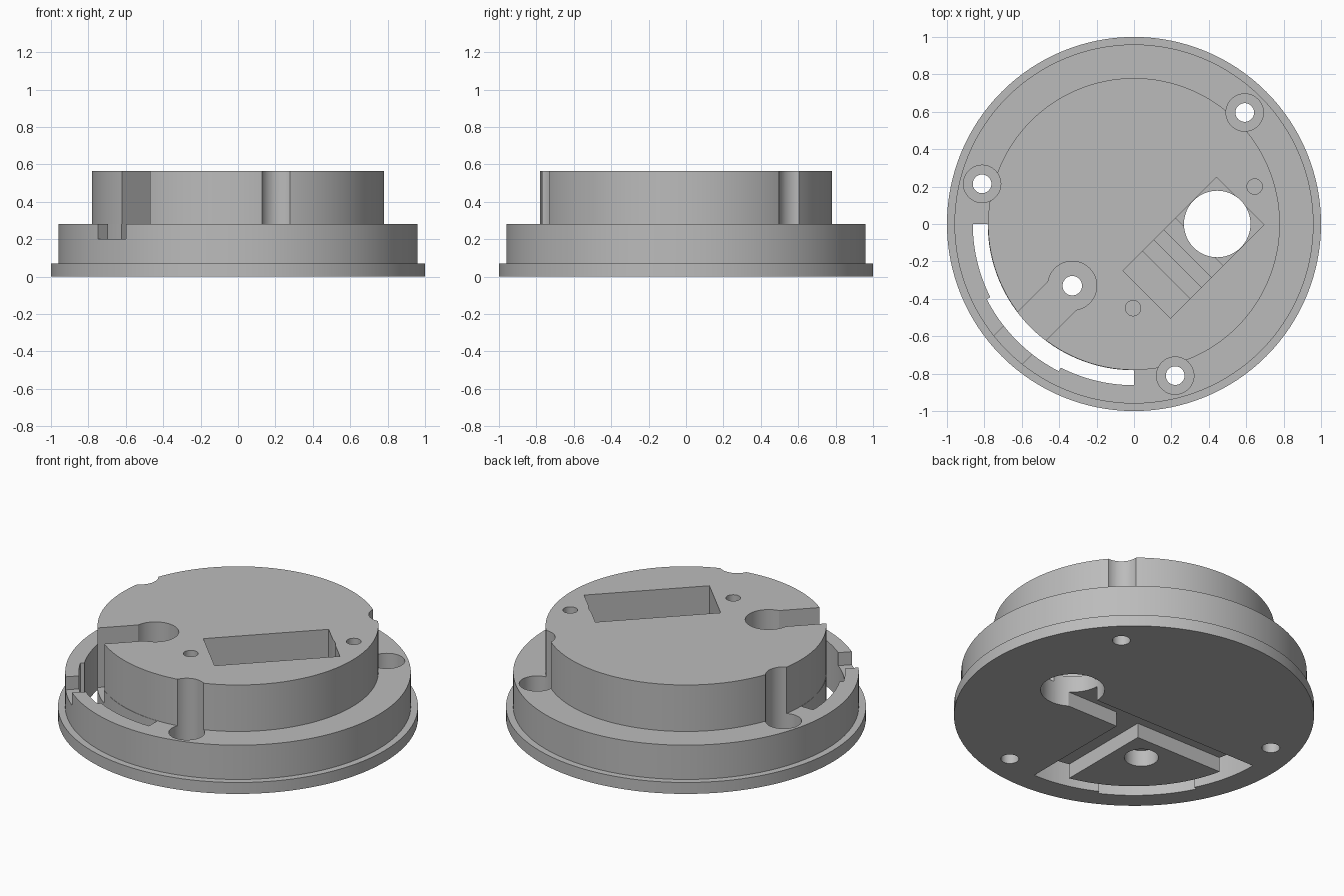
import bpy, bmesh
from math import cos, sin, pi, radians
from mathutils import Matrix, Vector

if "Cube" in bpy.data.objects:
    bpy.data.objects.remove(bpy.data.objects["Cube"])

SEG = 128
grey = bpy.data.materials.new("plain_grey")
grey.use_nodes = True
grey.diffuse_color = (0.5, 0.5, 0.5, 1)
grey.node_tree.nodes["Principled BSDF"].inputs["Base Color"].default_value = (0.5, 0.5, 0.5, 1)


def make_object(name, bm):
    bmesh.ops.recalc_face_normals(bm, faces=bm.faces)
    mesh = bpy.data.meshes.new(name)
    bm.to_mesh(mesh)
    bm.free()
    mesh.materials.append(grey)
    obj = bpy.data.objects.new(name, mesh)
    bpy.context.collection.objects.link(obj)
    return obj


def prism(name, outline, low, high, matrix=Matrix()):
    """Extrude a flat outline from low to high."""
    bm = bmesh.new()
    face = bm.faces.new([bm.verts.new((x, y, low)) for x, y in outline])
    new = bmesh.ops.extrude_face_region(bm, geom=[face])["geom"]
    bmesh.ops.translate(bm, vec=(0, 0, high - low),
                        verts=[v for v in new if isinstance(v, bmesh.types.BMVert)])
    bmesh.ops.transform(bm, matrix=matrix, verts=bm.verts)
    return make_object(name, bm)


def arc(r, start, end, steps, cx=0, cy=0):
    angles = [radians(start + (end - start) * i / steps) for i in range(steps + 1)]
    return [(cx + r * cos(a), cy + r * sin(a)) for a in angles]


def drill(cx, cy, r, low, high=1):
    return prism("drill", arc(r, 0, 360, 48, cx, cy)[:-1], low, high)


# Stepped round body, turned from a half profile
profile = [(0, 0), (1, 0), (1, 0.07), (0.96, 0.07), (0.96, 0.28),
           (0.78, 0.28), (0.78, 0.565), (0, 0.565)]
bm = bmesh.new()
verts = [bm.verts.new((r, 0, z)) for r, z in profile]
edges = [bm.edges.new(pair) for pair in zip(verts, verts[1:])]
bmesh.ops.spin(bm, geom=verts + edges, cent=(0, 0, 0), axis=(0, 0, 1),
               angle=2 * pi, steps=SEG, use_merge=True)
bmesh.ops.remove_doubles(bm, verts=bm.verts, dist=0.0005)
body = make_object("stepped_round_base", bm)

cutters = []

# Three counterbored screw holes around the rim
for i in range(3):
    a = radians(45.2 + 120 * i)
    x, y = 0.84 * cos(a), 0.84 * sin(a)
    cutters += [drill(x, y, 0.1, 0.14), drill(x, y, 0.05, -1)]

# Quarter ring slot, wider in its middle
ring = (arc(0.782, 180, 270, 32) + arc(0.862, 270, 243, 10)
        + arc(0.884, 243, 207, 14) + arc(0.862, 207, 180, 10))
cutters.append(prism("ring_slot", ring, -1, 1))

# Channels in the underside
channel = [(-0.82, 0), (-0.82, -0.17), (-0.17, -0.17), (-0.17, -0.82),
           (0, -0.82), (0, -0.15), (0.45, -0.15), (0.45, 0)]
cutters.append(prism("underside_channel", channel, -1, 0.09))

# Pivot bore with a slot opening outward
turn = Matrix.Rotation(radians(225), 4, "Z")
keyhole = arc(0.131, 54, 306, 40, 0.467) + [(1, -0.106), (1, 0.106)]
cutters.append(prism("pivot_keyhole", keyhole, 0.2, 1, turn))
cutters += [drill(-0.33, -0.33, 0.052, -1), drill(-0.33, -0.33, 0.095, -1, 0.1)]

# Slanted pocket with stairs going down to the wire hole
stairs, level = [(0, 1), (0, 0.34)], 0.34
for u in (0.15, 0.235, 0.31, 0.4):
    stairs += [(u, level), (u, level - 0.05)]
    level -= 0.05
stairs += [(0.707, level), (0.707, 1)]
along, up = Vector((1, 1, 0)).normalized(), Vector((0, 0, 1))
frame = Matrix((along, up, along.cross(up))).transposed().to_4x4()
frame.translation = (-0.06, -0.25, 0)
cutters.append(prism("stair_pocket", stairs, 0, 0.36, frame))
cutters.append(drill(0.445, 0, 0.178, -1))

# Two small blind holes beside the pocket
for x, y in ((0.645, 0.2), (-0.005, -0.45)):
    cutters.append(drill(x, y, 0.041, 0.3))

# Cut everything out of the body
bpy.context.view_layer.objects.active = body
for cutter in cutters:
    mod = body.modifiers.new("cut", "BOOLEAN")
    mod.operation, mod.solver, mod.object = "DIFFERENCE", "EXACT", cutter
    bpy.ops.object.modifier_apply(modifier=mod.name)
    bpy.data.objects.remove(cutter)

bpy.ops.object.select_all(action="DESELECT")
body.select_set(True)
bpy.ops.object.shade_smooth_by_angle(angle=radians(30))
